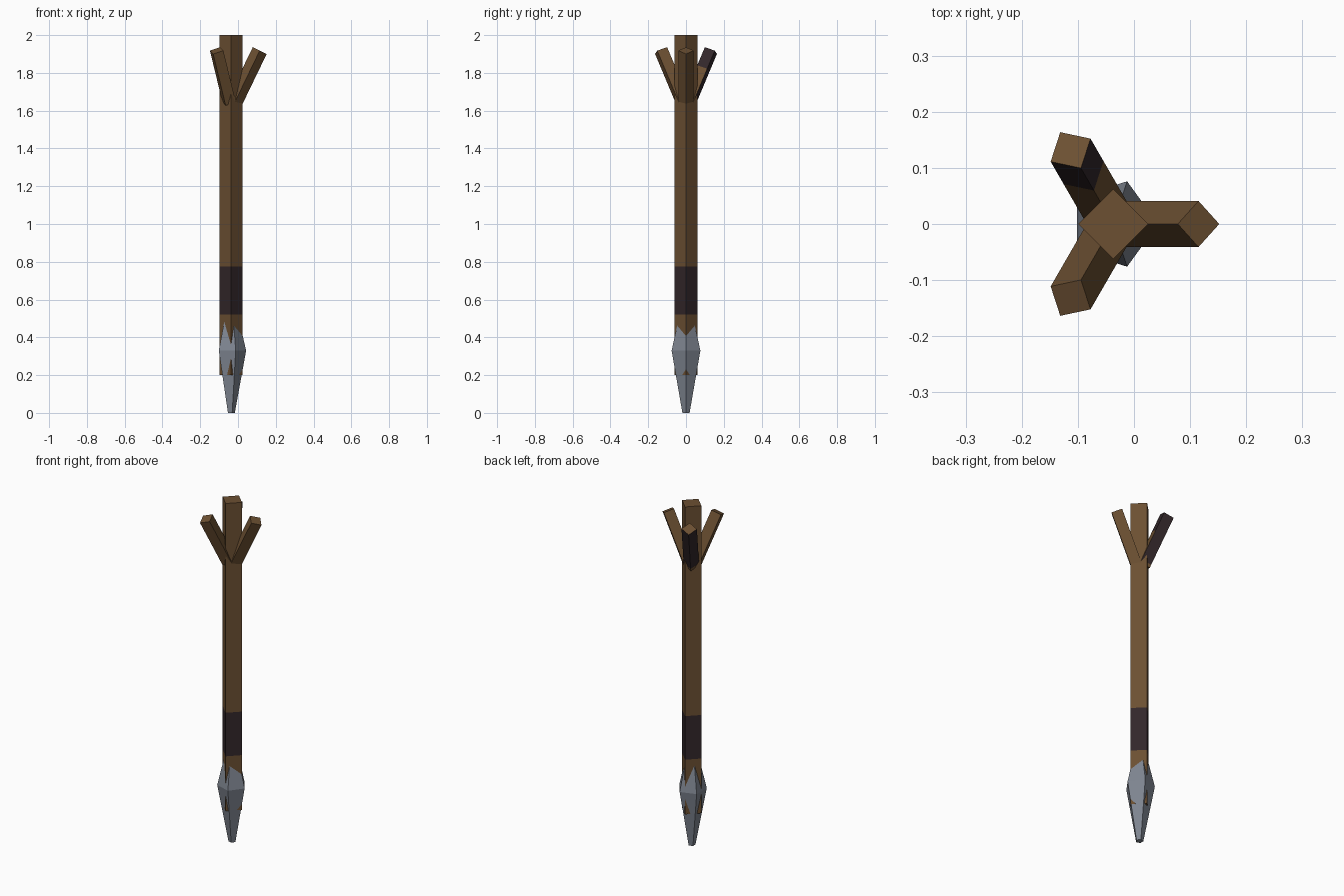
import bpy
import bmesh
from math import sin, cos, tau, pi
from mathutils import Vector

cube = bpy.data.objects.get("Cube")
if cube:
    bpy.data.objects.remove(cube, do_unlink=True)


def make_material(name, rgb):
    mat = bpy.data.materials.new(name)
    mat.use_nodes = True
    mat.diffuse_color = (*rgb, 1)
    mat.node_tree.nodes["Principled BSDF"].inputs["Base Color"].default_value = (*rgb, 1)
    return mat


WOOD = make_material("brown wood", (0.15, 0.08, 0.032))
DARK = make_material("dark wrap", (0.032, 0.020, 0.023))
METAL = make_material("grey metal", (0.21, 0.235, 0.28))

AXIS_X = -0.037


def prism(name, sides, sections, materials, rule=None, spin=0.0):
    """Stack of regular rings given as (centre, axis direction, radius), capped at both ends.
    rule(level, side) picks the material of each side face."""
    bm = bmesh.new()
    rings = []
    for centre, axis, radius in sections:
        # Local frame: u leans outward with the axis, v stays level
        v = Vector((-sin(spin), cos(spin), 0))
        u = v.cross(axis).normalized()
        rings.append([bm.verts.new(centre + radius * (u * cos(tau * i / sides) + v * sin(tau * i / sides)))
                      for i in range(sides)])
    for level, (low, high) in enumerate(zip(rings, rings[1:])):
        for i in range(sides):
            j = (i + 1) % sides
            face = bm.faces.new((low[i], low[j], high[j], high[i]))
            face.material_index = rule(level, i) if rule else 0
    bm.faces.new(rings[0][::-1])
    bm.faces.new(rings[-1])
    bmesh.ops.recalc_face_normals(bm, faces=bm.faces)
    mesh = bpy.data.meshes.new(name)
    bm.to_mesh(mesh)
    bm.free()
    for mat in materials:
        mesh.materials.append(mat)
    obj = bpy.data.objects.new(name, mesh)
    bpy.context.collection.objects.link(obj)
    return obj


def upright(levels):
    return [(Vector((AXIS_X, 0, z)), Vector((0, 0, 1)), r) for z, r in levels]


# Square shaft with a dark grip band
prism("shaft", 4, upright([(z, 0.062) for z in (0.2, 0.52, 0.775, 2.0)]),
      [WOOD, DARK], lambda level, side: int(level == 1))

# Five-sided metal spear tip
prism("spear_tip", 5, upright([(0, 0.02), (0.33, 0.08), (0.48, 0.045)]), [METAL])


# Three leaning prongs around the top; the back one is mostly dark
def prong_rule(level, side):
    inner = side in (1, 2)
    return int(level == 2 or (level == 1 and not inner))


for name, turn in (("left_prong", 0), ("back_prong", 1), ("front_prong", 2)):
    angle = turn * tau / 3
    out = Vector((cos(angle), sin(angle), 0))
    base = Vector((AXIS_X, 0, 1.645)) + out * 0.02
    tip = Vector((AXIS_X, 0, 1.918)) + out * 0.152
    axis = (tip - base).normalized()
    sections = [(base.lerp(tip, t), axis, 0.041) for t in (0, 0.06, 0.65, 1)]
    prism(name, 4, sections, [WOOD, DARK], prong_rule if turn == 1 else None, angle)
